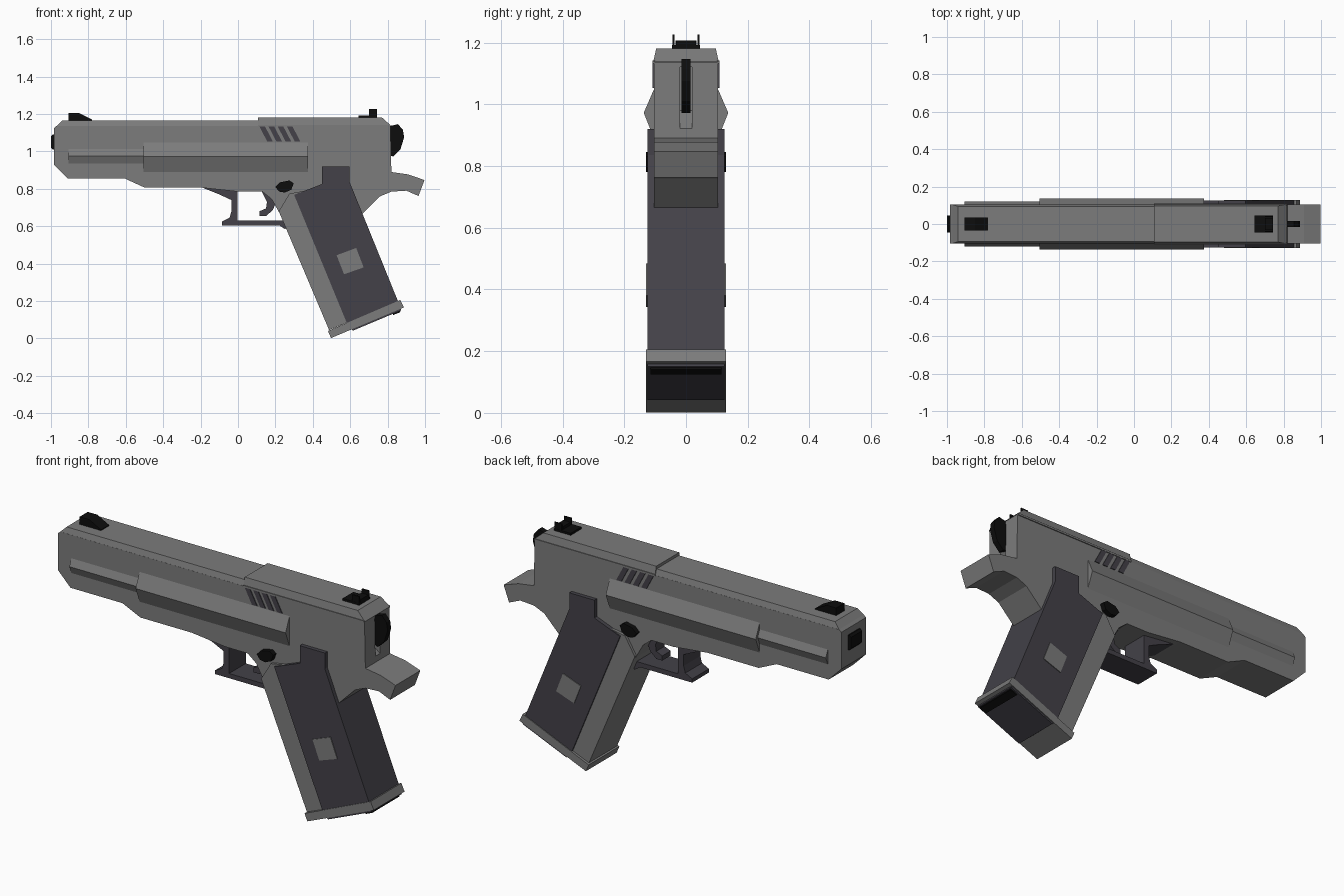
import bpy, bmesh, math


def material(name, r, g, b):
    m = bpy.data.materials.new(name)
    m.diffuse_color = (r, g, b, 1)
    return m


GREY = material("steel_grey", .2, .2, .2)
DARK = material("dark_slate", .056, .053, .065)
BLACK = material("black", .004, .004, .004)


def extrude(name, pts, a, b, mat, axis="y", taper=None):
    """Extrude a 2D outline from a to b; taper=(z, factor) narrows y above z."""
    bm = bmesh.new()
    place = (lambda p, d: (p[0], d, p[1])) if axis == "y" else (lambda p, d: (d, p[0], p[1]))
    lo = [bm.verts.new(place(p, a)) for p in pts]
    hi = [bm.verts.new(place(p, b)) for p in pts]
    bm.faces.new(lo)
    bm.faces.new(hi)
    n = len(pts)
    for i in range(n):
        j = (i + 1) % n
        bm.faces.new((lo[i], lo[j], hi[j], hi[i]))
    if taper:
        for v in bm.verts:
            if v.co.z > taper[0]:
                v.co.y *= taper[1]
    bmesh.ops.recalc_face_normals(bm, faces=bm.faces)
    me = bpy.data.meshes.new(name)
    bm.to_mesh(me)
    bm.free()
    me.materials.append(mat)
    ob = bpy.data.objects.new(name, me)
    bpy.context.collection.objects.link(ob)
    return ob


def slab(name, pts, w, mat, taper=None):
    return extrude(name, pts, -w, w, mat, "y", taper)


def both_sides(name, pts, a, b, mat, axis="y"):
    """Part on the +y side with a mirrored copy on the -y side."""
    ob = extrude(name, pts, a, b, mat, axis)
    ob.modifiers.new("mirror", "MIRROR").use_axis = (False, True, False)
    return ob


def rect(x0, z0, x1, z1):
    return [(x0, z0), (x1, z0), (x1, z1), (x0, z1)]


# Main body with rear tang
body = slab("body", [
    (-.984, 1.125), (-.984, .93), (-.91, .855), (-.605, .855), (-.5, .807),
    (-.2, .807), (0, .785), (.13, .785), (.18, .745), (.25, .62), (.45, .6),
    (.665, .665), (.70, .70), (.76, .76), (.82, .785), (.90, .79),
    (.965, .762), (.997, .847), (.91, .877), (.82, .89), (.815, 1.136),
    (-.97, 1.136)], .104, GREY)

# Hammer slot cut in the back
cutter = slab("hammer_slot_cutter", [(.75, 1.12), (.75, .98), (.84, .905), (.84, 1.12)], .019, GREY)
cutter.hide_render = True
cutter.hide_viewport = True
cut = body.modifiers.new("slot", "BOOLEAN")
cut.object = cutter
cut.solver = "EXACT"

# Slide tops, tapered upward
slab("slide_top_front", [(-.972, 1.134), (.12, 1.134), (.12, 1.166), (-.94, 1.166)],
     .104, GREY, (1.15, .9))
slab("slide_top_rear", [(.107, 1.138), (.818, 1.138), (.77, 1.181), (.107, 1.181)],
     .106, GREY, (1.15, .91))
both_sides("slide_seam", rect(.107, 1.132, .815, 1.142), .1, .109, GREY)

# Side ridges
both_sides("side_ridge_front", [(.09, 1.02), (.104, 1.013), (.121, .975), (.104, .935), (.09, .93)],
           -.905, -.49, GREY, "x")
both_sides("side_ridge_rear", [(.09, 1.055), (.104, 1.048), (.137, .972), (.104, .89), (.09, .88)],
           -.505, .375, GREY, "x")

# Slanted grip slots
for i in range(4):
    x = .115 + i * .049
    both_sides("slide_slot_%d" % (i + 1),
               [(x, 1.132), (x + .03, 1.132), (x + .072, 1.052), (x + .042, 1.052)], .1, .108, DARK)

# Muzzle
slab("muzzle", [(-1, 1.02), (-.99, 1.01), (-.97, 1.01), (-.97, 1.09), (-.99, 1.09), (-1, 1.08)],
     .046, BLACK)

# Sights
slab("front_sight", [(-.905, 1.16), (-.905, 1.206), (-.85, 1.206), (-.78, 1.17), (-.78, 1.16)],
     .034, BLACK)
slab("rear_sight_base", rect(.645, 1.175, .742, 1.192), .045, BLACK)
slab("rear_sight_block", rect(.70, 1.185, .742, 1.207), .032, BLACK)
both_sides("rear_sight_post", rect(.70, 1.185, .742, 1.226), .037, .044, BLACK)

# Hammer
slab("hammer", [(.80, 1.135), (.825, 1.138), (.855, 1.146), (.882, 1.115), (.888, 1.075),
                (.868, 1.01), (.83, .972), (.80, .985)], .015, BLACK)

# Grip: front strap, wrap-around panel, square inlays
slab("grip_strap", [(.218, .68), (.275, .775), (.36, .79), (.62, .1), (.487, .045)], .118, GREY)
slab("grip_panel", [(.30, .768), (.45, .826), (.45, .92), (.597, .92), (.597, .836),
                    (.857, .195), (.583, .08)], .125, DARK)
both_sides("grip_inlay", [(.527, .445), (.632, .484), (.672, .38), (.567, .343)], .12, .129, GREY)

# Grip base with lower plate
slab("grip_base", [(.481, .04), (.868, .206), (.887, .166), (.497, .002)], .129, GREY)
slab("base_plate", [(.60, .055), (.615, .042), (.872, .15), (.868, .165)], .124, DARK)
slab("base_plate_bar", [(.825, .145), (.83, .125), (.868, .141), (.865, .16)], .115, BLACK)

# Side button
both_sides("side_button", [(.20, .81), (.225, .835), (.275, .845), (.298, .83), (.285, .795),
                           (.25, .78), (.22, .785)], .09, .13, BLACK)

# Trigger guard
slab("guard_mount", [(-.2, .81), (-.1, .77), (-.035, .74), (-.035, .81)], .07, DARK)
slab("guard_post", [(-.035, .81), (-.035, .68), (-.045, .645), (-.085, .625), (-.085, .605),
                    (.22, .605), (.25, .585), (.28, .6), (.25, .64), (.235, .63), (-.003, .63),
                    (-.003, .81)], .07, DARK)

# Trigger
slab("trigger", [(.12, .80), (.155, .73), (.15, .695), (.115, .68), (.115, .655), (.15, .655),
                 (.185, .685), (.205, .73), (.22, .80)], .035, DARK)
